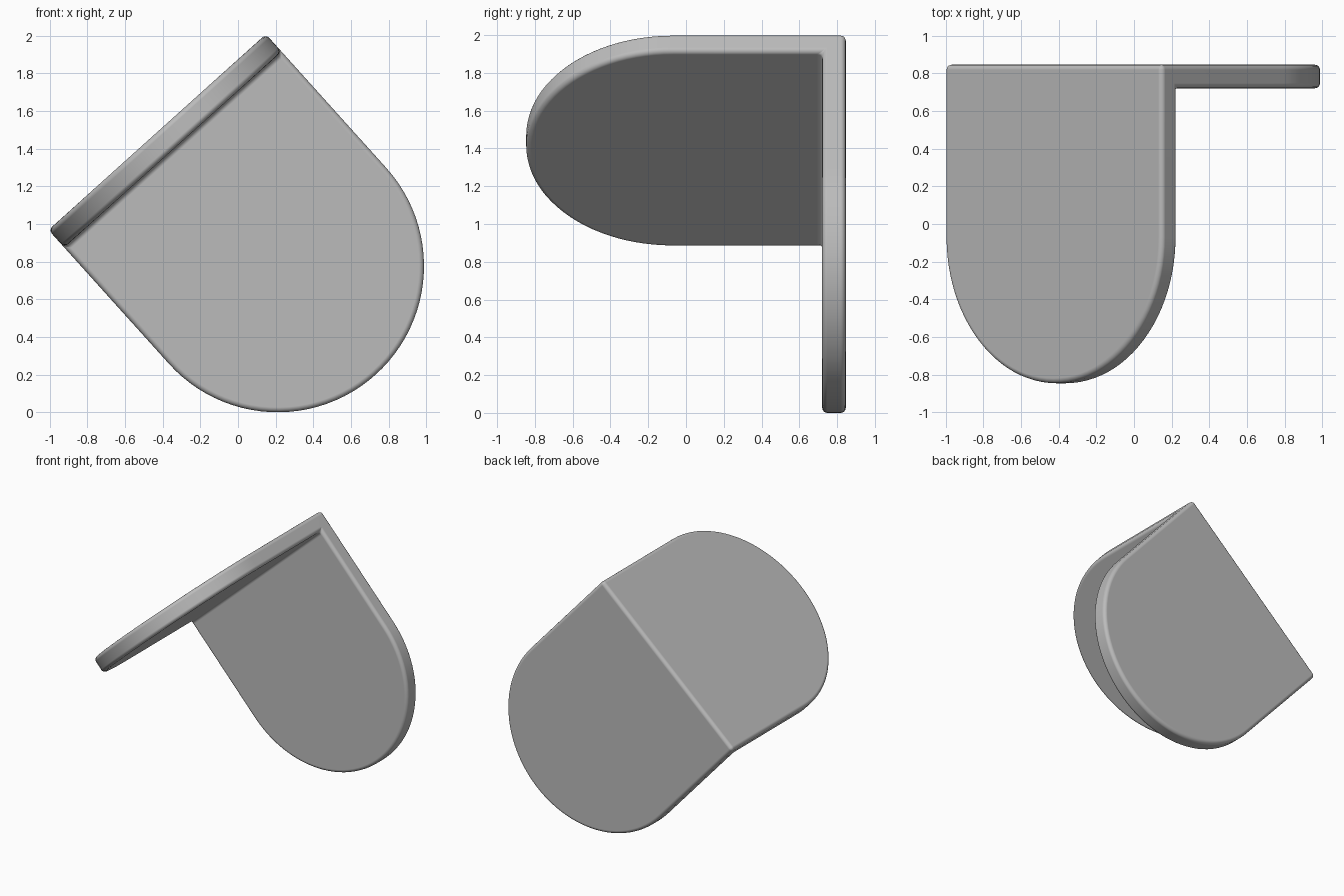
import bpy, bmesh, math
from mathutils import Vector

if "Cube" in bpy.data.objects:
    bpy.data.objects.remove(bpy.data.objects["Cube"])

R = 0.777            # half width and radius of the rounded ends
T = 0.125            # plate thickness
LEN_A = 0.957        # corner to arc centre, upright plate
LEN_B = 0.915        # corner to arc centre, tilted plate
BACK = 0.846         # y of the back face
TILT = math.radians(42)
SEG = 48

U = Vector((math.cos(TILT), 0, math.sin(TILT)))     # along the corner
V = Vector((math.sin(TILT), 0, -math.cos(TILT)))    # down the upright plate
H = Vector((0, -1, 0))                              # out along the tilted plate
ARC_CENTRE = Vector((0.211, BACK, R))
CORNER = ARC_CENTRE - V * LEN_A

bm = bmesh.new()


def point(u, d, h):
    return bm.verts.new(CORNER + U * u + V * d + H * h)


def arc(length, place):
    """Row of vertices round the end of a plate, from +u to -u."""
    row = []
    for i in range(SEG + 1):
        a = math.pi * i / SEG
        row.append(place(R * math.cos(a), length + R * math.sin(a)))
    return row


# shared corner lines
outer = [point(R, 0, 0), point(-R, 0, 0)]
inner = [point(R, T, T), point(-R, T, T)]

# two round-ended plates
a_out = arc(LEN_A, lambda u, d: point(u, d, 0))
a_in = arc(LEN_A, lambda u, d: point(u, d, T))
b_out = arc(LEN_B, lambda u, h: point(u, 0, h))
b_in = arc(LEN_B, lambda u, h: point(u, T, h))

for corner, row in ((outer, a_out), (inner, a_in), (outer, b_out), (inner, b_in)):
    bm.faces.new([corner[0]] + row + [corner[1]])
for o, n in ((a_out, a_in), (b_out, b_in)):
    for i in range(SEG):
        bm.faces.new((o[i], o[i + 1], n[i + 1], n[i]))

# L-shaped side faces
for k, e in ((0, 0), (1, -1)):
    bm.faces.new((outer[k], a_out[e], a_in[e], inner[k], b_in[e], b_out[e]))

bmesh.ops.recalc_face_normals(bm, faces=bm.faces[:])
for f in bm.faces:
    f.smooth = True

mesh = bpy.data.meshes.new("angle_bracket")
bm.to_mesh(mesh)
bm.free()
bracket = bpy.data.objects.new("angle_bracket", mesh)
bpy.context.collection.objects.link(bracket)

# rounded edges
bevel = bracket.modifiers.new("rounded_edges", 'BEVEL')
bevel.width = 0.027
bevel.segments = 4
bevel.limit_method = 'ANGLE'
bevel.angle_limit = math.radians(30)
bevel.harden_normals = True

grey = bpy.data.materials.new("plain grey")
grey.diffuse_color = (0.5, 0.5, 0.5, 1)
grey.use_nodes = True
grey.node_tree.nodes["Principled BSDF"].inputs["Base Color"].default_value = grey.diffuse_color
mesh.materials.append(grey)
